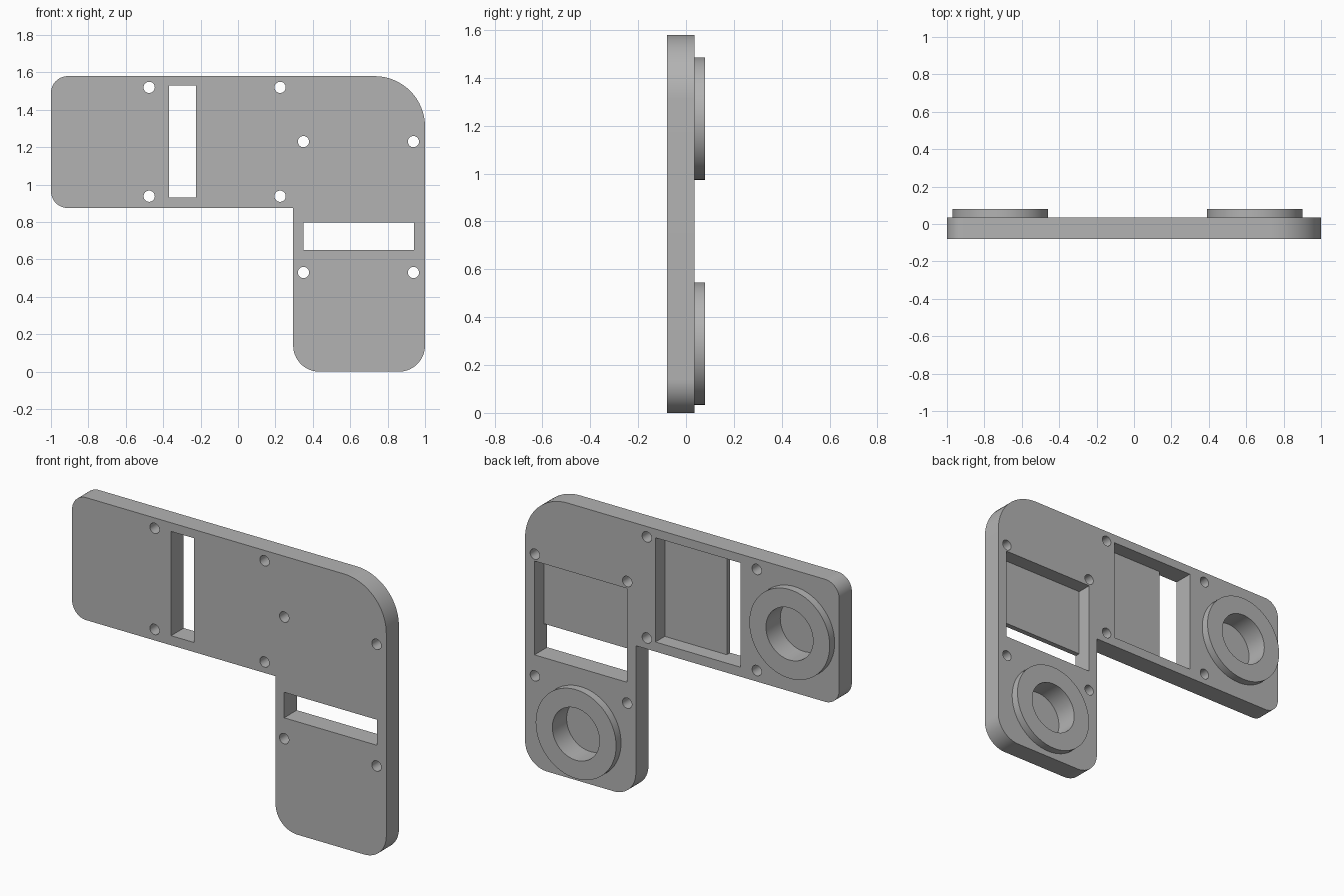
import bpy
import bmesh
from math import sin, cos, pi, radians
from mathutils import Vector

if "Cube" in bpy.data.objects:
    bpy.data.objects.remove(bpy.data.objects["Cube"], do_unlink=True)

FRONT, BACK, BOSS, FLOOR = -0.08, 0.035, 0.08, -0.05

grey = bpy.data.materials.new("plain grey")
grey.use_nodes = True
grey.diffuse_color = (0.45, 0.45, 0.45, 1)
grey.node_tree.nodes["Principled BSDF"].inputs["Base Color"].default_value = grey.diffuse_color


def prism(name, outline, y0, y1):
    """Extrude an (x, z) outline from y0 to y1."""
    bm = bmesh.new()
    face = bm.faces.new([bm.verts.new((x, y0, z)) for x, z in outline])
    ext = bmesh.ops.extrude_face_region(bm, geom=[face])
    moved = [v for v in ext["geom"] if isinstance(v, bmesh.types.BMVert)]
    bmesh.ops.translate(bm, verts=moved, vec=(0, y1 - y0, 0))
    bmesh.ops.recalc_face_normals(bm, faces=bm.faces)
    mesh = bpy.data.meshes.new(name)
    bm.to_mesh(mesh)
    bm.free()
    mesh.materials.append(grey)
    obj = bpy.data.objects.new(name, mesh)
    bpy.context.collection.objects.link(obj)
    return obj


def rounded(corners, steps=16):
    """Outline from (x, z, radius) right-angled corners."""
    points = []
    for i, (x, z, r) in enumerate(corners):
        p = Vector((x, z))
        if r == 0:
            points.append(p)
            continue
        a = (Vector(corners[i - 1][:2]) - p).normalized() * r
        b = (Vector(corners[(i + 1) % len(corners)][:2]) - p).normalized() * r
        for k in range(steps + 1):
            t = pi / 2 * k / steps
            points.append(p + a * (1 - sin(t)) + b * (1 - cos(t)))
    return points


def circle(x, z, r, n):
    return [(x + r * cos(2 * pi * k / n), z + r * sin(2 * pi * k / n)) for k in range(n)]


def box(x0, x1, z0, z1):
    return [(x0, z0), (x1, z0), (x1, z1), (x0, z1)]


def combine(target, tool, operation):
    """Apply a boolean and discard the tool."""
    mod = target.modifiers.new("boolean", "BOOLEAN")
    mod.object, mod.operation, mod.solver = tool, operation, "EXACT"
    bpy.context.view_layer.objects.active = target
    bpy.ops.object.modifier_apply(modifier=mod.name)
    bpy.data.objects.remove(tool, do_unlink=True)


# L-shaped plate
plate = prism("mounting_plate", rounded([
    (-1, 0.875, 0.09), (0.295, 0.875, 0), (0.295, 0, 0.14),
    (1, 0, 0.14), (1, 1.58, 0.27), (-1, 1.58, 0.09)]), FRONT, BACK)

# Raised ring bosses with blind bores
for x, z in [(-0.715, 1.23), (0.645, 0.29)]:
    combine(plate, prism("boss", circle(x, z, 0.256, 64), BACK - 0.02, BOSS), "UNION")
    combine(plate, prism("bore", circle(x, z, 0.15, 64), FLOOR, BOSS + 0.1), "DIFFERENCE")

# Rear pockets, each with a through slot along one end
for pocket, slot in [
        (box(-0.37, 0.17, 0.93, 1.53), box(-0.37, -0.225, 0.93, 1.53)),
        (box(0.35, 0.94, 0.65, 1.19), box(0.35, 0.94, 0.65, 0.797))]:
    combine(plate, prism("pocket", pocket, FLOOR, BACK + 0.1), "DIFFERENCE")
    combine(plate, prism("slot", slot, FRONT - 0.1, BACK + 0.1), "DIFFERENCE")

# Screw holes around each pocket
for xs, zs in [((-0.475, 0.225), (0.938, 1.52)), ((0.35, 0.938), (0.53, 1.23))]:
    for x in xs:
        for z in zs:
            combine(plate, prism("hole", circle(x, z, 0.03, 32), FRONT - 0.1, BACK + 0.1), "DIFFERENCE")

# Smooth curved walls, sharp rims
bpy.ops.object.select_all(action="DESELECT")
plate.select_set(True)
bpy.context.view_layer.objects.active = plate
bpy.ops.object.shade_smooth_by_angle(angle=radians(30))
